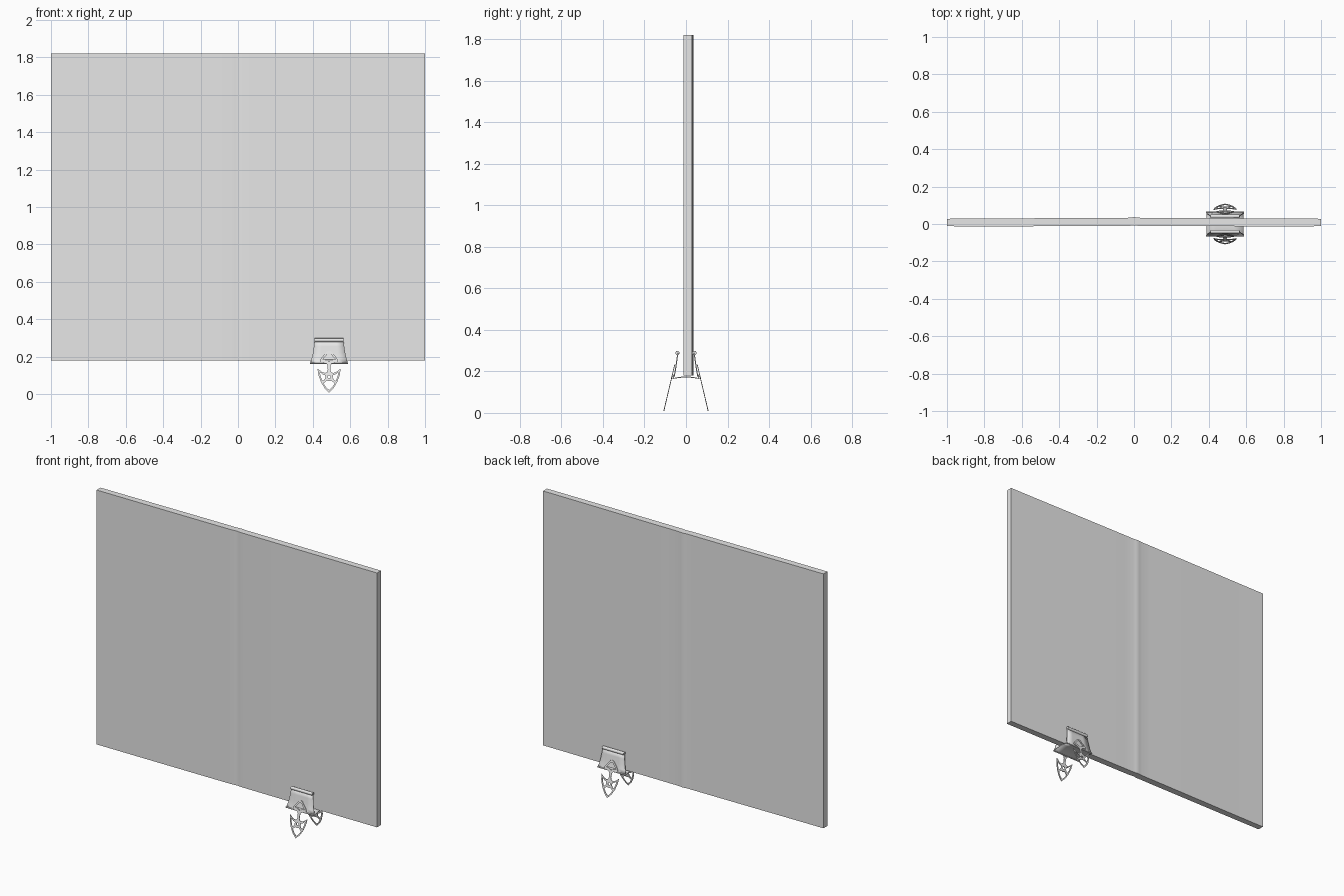
import bpy, bmesh, math
from mathutils import Matrix

if "Cube" in bpy.data.objects:
    bpy.data.objects.remove(bpy.data.objects["Cube"])

CX = 0.487  # clip centre along the bottom edge


def grey(name, v):
    m = bpy.data.materials.new(name)
    m.diffuse_color = (v, v, v, 1)
    m.use_nodes = True
    m.node_tree.nodes["Principled BSDF"].inputs["Base Color"].default_value = m.diffuse_color
    return m


GREY = grey("light grey", 0.8)


def finish(name, bm, smooth=None):
    bmesh.ops.remove_doubles(bm, verts=bm.verts, dist=1e-5)
    bmesh.ops.recalc_face_normals(bm, faces=bm.faces)
    me = bpy.data.meshes.new(name)
    bm.to_mesh(me)
    bm.free()
    me.materials.append(GREY)
    ob = bpy.data.objects.new(name, me)
    bpy.context.collection.objects.link(ob)
    if smooth:
        bpy.ops.object.select_all(action='DESELECT')
        ob.select_set(True)
        bpy.context.view_layer.objects.active = ob
        bpy.ops.object.shade_smooth_by_angle(angle=math.radians(smooth))
    return ob


# Open page block: a shallow profile with a small fold in the middle
half = [(1, -.012, .028), (.75, -.0122, .029), (.5, -.012, .031),
        (.25, -.0115, .0325), (.1, -.011, .033), (.035, -.0105, .033),
        (.015, -.009, .035), (0, -.007, .037)]
cols = [(-x, a, b) for x, a, b in half] + half[-2::-1]
outline = [(x, a) for x, a, b in cols] + [(x, b) for x, a, b in reversed(cols)]
bm = bmesh.new()
face = bm.faces.new([bm.verts.new((x, y, .18)) for x, y in outline])
ext = bmesh.ops.extrude_face_region(bm, geom=[face])
for v in ext['geom']:
    if isinstance(v, bmesh.types.BMVert):
        v.co.z = 1.82
finish("page_block", bm, 30)

# Clip body: one bent sheet, front jaw, spine and back jaw
path = [(-.039, .288, .077), (-.044, .255, .081), (-.049, .22, .086),
        (-.054, .19, .093), (-.062, .166, .1), (-.03, .171, .099),
        (0, .174, .098)]
path += [(-y, z, w) for y, z, w in path[-2::-1]]
bm = bmesh.new()
rows = [[bm.verts.new((CX + t * w, y, z)) for t in (-1, -.5, 0, .5, 1)]
        for y, z, w in path]
for a, b in zip(rows, rows[1:]):
    for i in range(4):
        bm.faces.new((a[i], a[i + 1], b[i + 1], b[i]))
body = finish("clip_body", bm, 30)
mod = body.modifiers.new("thickness", 'SOLIDIFY')
mod.thickness = .005
mod.offset = 0


def rod(name, y, z, r, w):
    bm = bmesh.new()
    bmesh.ops.create_cone(bm, cap_ends=True, segments=16, radius1=r, radius2=r,
                          depth=2 * w,
                          matrix=Matrix.Translation((CX, y, z)) @ Matrix.Rotation(math.pi / 2, 4, 'Y'))
    finish(name, bm, 40)


def mirrored(pts):
    """Close a half outline across x = 0."""
    return pts + [(-x, z) for x, z in reversed(pts) if x > 0]


# Ornate handle: arched root, neck and pierced arrowhead
side_hole = [(.021, .101), (.034, .105), (.049, .118), (.046, .096),
             (.036, .071), (.028, .074), (.019, .087)]
loops = [
    mirrored([(0, .233), (.012, .228), (.024, .213), (.038, .197), (.047, .183),
              (.046, .173), (.03, .17), (.014, .164), (.008, .153), (.007, .128),
              (.012, .117), (.022, .113), (.038, .118), (.062, .136),
              (.057, .103), (.044, .065), (.024, .032), (0, .008)]),
    mirrored([(0, .22), (.01, .214), (.02, .201), (.034, .186), (.018, .183), (0, .174)]),
    mirrored([(0, .069), (.012, .072), (.025, .062), (.03, .058), (.016, .036), (0, .022)]),
    side_hole,
    [(-x, z) for x, z in side_hole],
    [(.008 * math.cos(i * math.pi / 6), .092 + .008 * math.sin(i * math.pi / 6)) for i in range(12)],
]


def handle(name, s):
    cu = bpy.data.curves.new(name + "_outline", 'CURVE')
    cu.dimensions = '2D'
    cu.fill_mode = 'BOTH'
    cu.extrude = .002
    for pts in loops:
        sp = cu.splines.new('POLY')
        sp.points.add(len(pts) - 1)
        for p, (x, z) in zip(sp.points, pts):
            p.co = (x, z, 0, 1)
        sp.use_cyclic_u = True
    tmp = bpy.data.objects.new(name + "_outline", cu)
    bpy.context.collection.objects.link(tmp)
    dg = bpy.context.evaluated_depsgraph_get()
    me = bpy.data.meshes.new_from_object(tmp.evaluated_get(dg))
    bm = bmesh.new()
    bm.from_mesh(me)
    bpy.data.objects.remove(tmp)
    bpy.data.meshes.remove(me)
    # Stand the flat shape up and splay it outward towards the tip
    for v in bm.verts:
        x, z, d = v.co
        v.co = (CX + x, s * (.107 - (z - .008) * .235 + d), z)
    finish(name, bm, 30)


# Both sides of the clip
for side, s in (("front", -1), ("back", 1)):
    rod(side + "_jaw_roll", s * .041, .289, .01, .077)
    rod(side + "_spine_edge", s * .062, .166, .004, .101)
    rod(side + "_handle_pivot", s * .059, .178, .006, .03)
    handle(side + "_handle", s)
